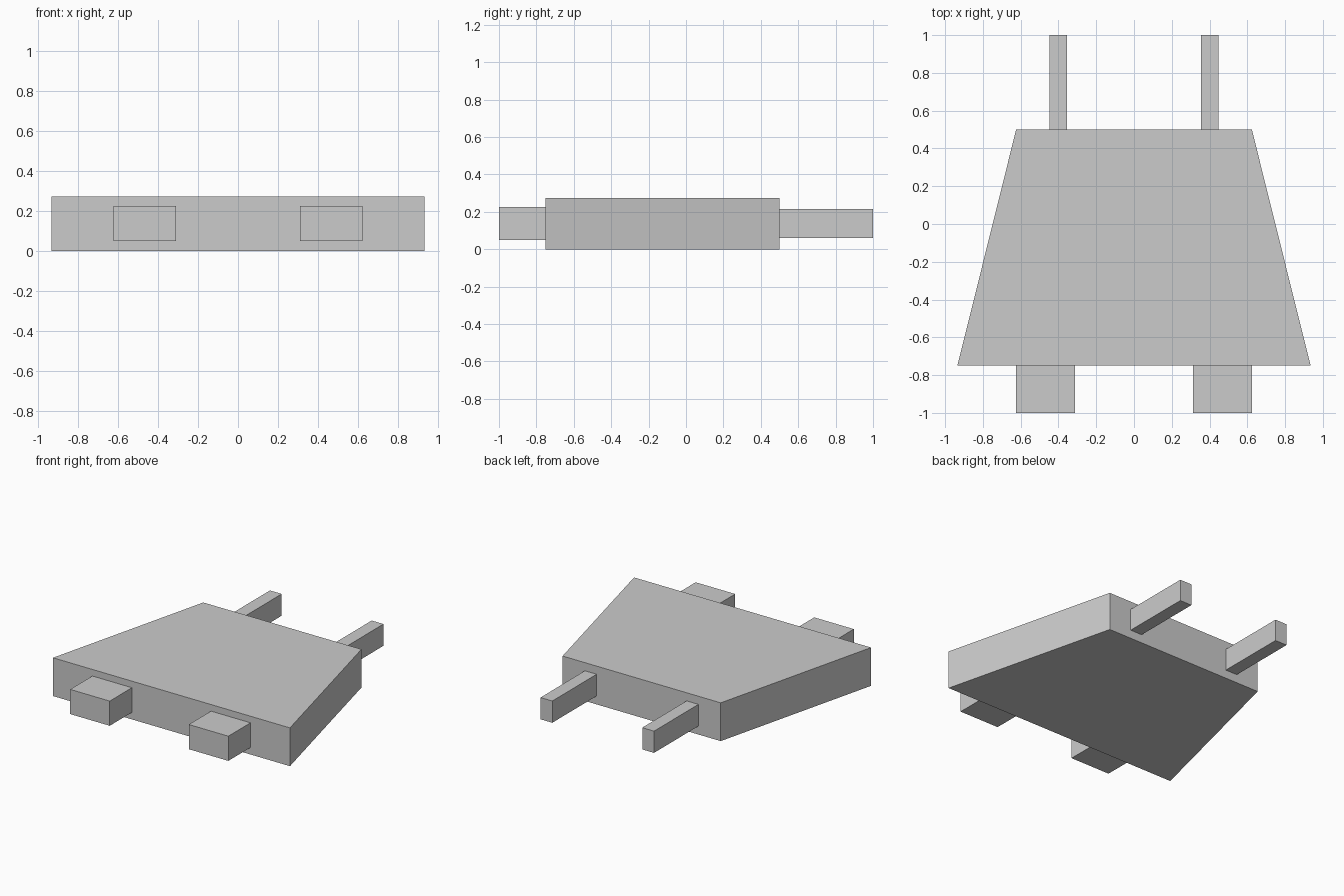
import bpy
import bmesh

if "Cube" in bpy.data.objects:
    bpy.data.objects.remove(bpy.data.objects["Cube"])


def make_object(name, bm):
    bmesh.ops.recalc_face_normals(bm, faces=bm.faces)
    mesh = bpy.data.meshes.new(name)
    bm.to_mesh(mesh)
    bm.free()
    obj = bpy.data.objects.new(name, mesh)
    bpy.context.collection.objects.link(obj)
    return obj


def prism(name, outline, z0, z1):
    """Extrude a plan outline from z0 up to z1."""
    bm = bmesh.new()
    face = bm.faces.new([bm.verts.new((x, y, z0)) for x, y in outline])
    top = bmesh.ops.extrude_face_region(bm, geom=[face])["geom"]
    verts = [v for v in top if isinstance(v, bmesh.types.BMVert)]
    bmesh.ops.translate(bm, verts=verts, vec=(0, 0, z1 - z0))
    return make_object(name, bm)


def mirrored_box(name, x0, x1, y0, y1, z0, z1):
    """Box on the right side, mirrored to the left."""
    obj = prism(name, [(x0, y0), (x1, y0), (x1, y1), (x0, y1)], z0, z1)
    obj.modifiers.new("mirror", 'MIRROR').use_axis[0] = True
    return obj


# Tapered main slab, wide at the front
prism("body", [(-0.935, -0.75), (0.935, -0.75), (0.624, 0.5), (-0.624, 0.5)], 0, 0.273)

# Pair of wide blocks on the front face
mirrored_box("front_blocks", 0.312, 0.624, -1.0, -0.75, 0.05, 0.226)

# Pair of thin prongs on the back face
mirrored_box("rear_prongs", 0.355, 0.448, 0.5, 1.0, 0.06, 0.215)
